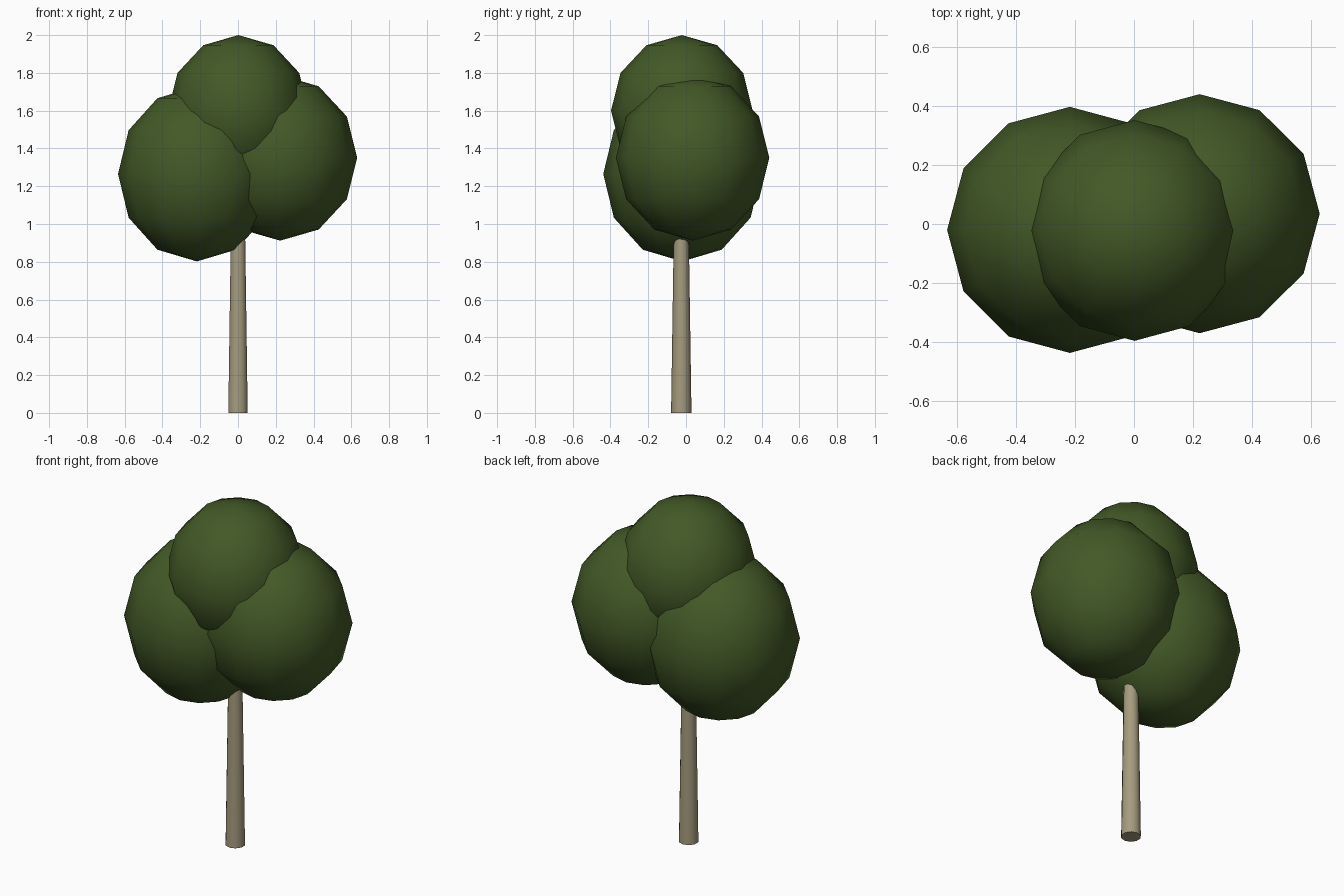
import bpy, math

if "Cube" in bpy.data.objects:
    bpy.data.objects.remove(bpy.data.objects["Cube"])


def material(name, rgb):
    m = bpy.data.materials.new(name)
    m.diffuse_color = (*rgb, 1)
    m.use_nodes = True
    m.node_tree.nodes["Principled BSDF"].inputs["Base Color"].default_value = m.diffuse_color
    return m


leaf = material("leaf green", (0.055, 0.100, 0.020))
bark = material("pale bark", (0.380, 0.330, 0.210))


def finish(name, mat):
    ob = bpy.context.object
    ob.name = name
    ob.data.materials.append(mat)
    return ob


# Tapered trunk, running up into the foliage
bpy.ops.mesh.primitive_cone_add(vertices=10, radius1=0.054, radius2=0.036,
                                depth=1.2, location=(0, -0.025, 0.6))
finish("trunk", bark)
bpy.ops.object.shade_smooth_by_angle(angle=math.radians(50))

# Three overlapping foliage balls: name, centre, radii
balls = [
    ("left_foliage", (-0.218, -0.020, 1.265), (0.417, 0.418, 0.463)),
    ("right_foliage", (0.223, 0.035, 1.350), (0.408, 0.406, 0.438)),
    ("top_foliage", (0.002, -0.022, 1.600), (0.372, 0.375, 0.400)),
]
for name, centre, radii in balls:
    bpy.ops.mesh.primitive_uv_sphere_add(segments=12, ring_count=6, radius=1,
                                         location=centre)
    ob = finish(name, leaf)
    ob.scale = radii
    bpy.ops.object.shade_smooth()
